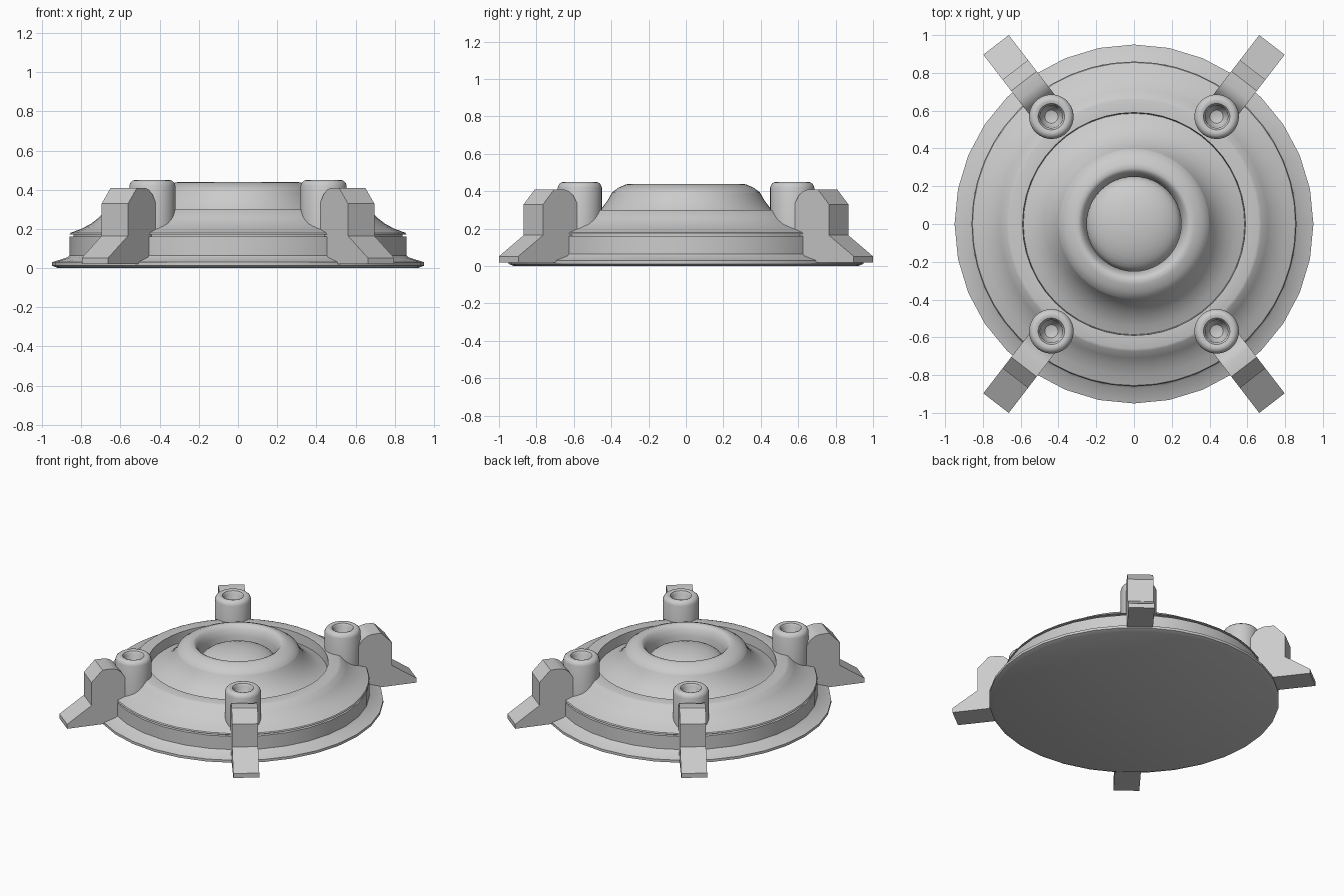
import bpy, bmesh, math
from mathutils import Matrix, Vector

if "Cube" in bpy.data.objects:
    bpy.data.objects.remove(bpy.data.objects["Cube"])


def finish(bm, name, matrix=Matrix(), angle=35):
    bmesh.ops.remove_doubles(bm, verts=bm.verts, dist=1e-5)
    bmesh.ops.recalc_face_normals(bm, faces=bm.faces)
    mesh = bpy.data.meshes.new(name)
    bm.to_mesh(mesh)
    bm.free()
    obj = bpy.data.objects.new(name, mesh)
    bpy.context.collection.objects.link(obj)
    obj.matrix_world = matrix
    bpy.ops.object.select_all(action='DESELECT')
    obj.select_set(True)
    bpy.context.view_layer.objects.active = obj
    bpy.ops.object.shade_smooth_by_angle(angle=math.radians(angle))
    return obj


def lathe(name, profile, sides, matrix=Matrix()):
    """Revolve (radius, z) points around z."""
    bm = bmesh.new()
    verts = [bm.verts.new((r, 0, z)) for r, z in profile]
    edges = [bm.edges.new(pair) for pair in zip(verts, verts[1:])]
    bmesh.ops.spin(bm, geom=verts + edges, cent=(0, 0, 0), axis=(0, 0, 1),
                   angle=math.tau, steps=sides, use_merge=True)
    return finish(bm, name, matrix)


def extrude_profile(name, profile, width, matrix):
    """Extrude (radial, z) outline symmetrically across its width."""
    bm = bmesh.new()
    face = bm.faces.new([bm.verts.new((x, -width / 2, z)) for x, z in profile])
    out = bmesh.ops.extrude_face_region(bm, geom=[face])
    moved = [v for v in out['geom'] if isinstance(v, bmesh.types.BMVert)]
    bmesh.ops.translate(bm, verts=moved, vec=Vector((0, width, 0)))
    return finish(bm, name, matrix, 30)


# Flanged base and drum
lathe("base_drum", [(0, 0), (0.92, 0), (0.95, 0.012), (0.95, 0.03),
                    (0.87, 0.055), (0.86, 0.065), (0.86, 0.16),
                    (0.84, 0.162), (0, 0.162)], 32)

# Concave outer roof with a raised rim
lathe("outer_roof", [(0.58, 0.16), (0.84, 0.16), (0.84, 0.172), (0.86, 0.172),
                     (0.855, 0.18), (0.80, 0.2), (0.75, 0.227), (0.71, 0.258),
                     (0.675, 0.295), (0.66, 0.30), (0.59, 0.30),
                     (0.585, 0.22), (0.58, 0.16)], 48)

# Inner cone, rolled top ring and recessed well
lathe("inner_cone", [(0.60, 0.225), (0.54, 0.245), (0.49, 0.275), (0.45, 0.31),
                     (0.42, 0.35), (0.40, 0.385), (0.395, 0.395),
                     (0.36, 0.42), (0.32, 0.437), (0.295, 0.44),
                     (0.28, 0.432), (0.265, 0.41), (0.25, 0.37),
                     (0.25, 0.28)], 64)

# Domed lens inside the well
dome = [(0.25 * math.sin(a), 0.30 + 0.10 * math.cos(a))
        for a in (i * math.pi / 16 for i in range(9))]
lathe("dome", dome, 48)

# Four hollow posts, each backed by an angled clamp leg
post = [(0, 0.15), (0.118, 0.15), (0.118, 0.42), (0.112, 0.436), (0.10, 0.447),
        (0.085, 0.45), (0.07, 0.445), (0.06, 0.43), (0.055, 0.36), (0.035, 0.335), (0, 0.325)]
leg = [(0.80, 0.02), (1.197, 0.02), (1.197, 0.052), (1.03, 0.165),
       (1.03, 0.33), (0.955, 0.41), (0.89, 0.41), (0.855, 0.40),
       (0.825, 0.375), (0.80, 0.335)]
lean = 52.4
for i, degrees in enumerate((lean, 180 - lean, 180 + lean, 360 - lean), 1):
    turn = Matrix.Rotation(math.radians(degrees), 4, 'Z')
    lathe(f"post_{i}", post, 32, turn @ Matrix.Translation((0.717, 0, 0)))
    extrude_profile(f"clamp_leg_{i}", leg, 0.17, turn)
